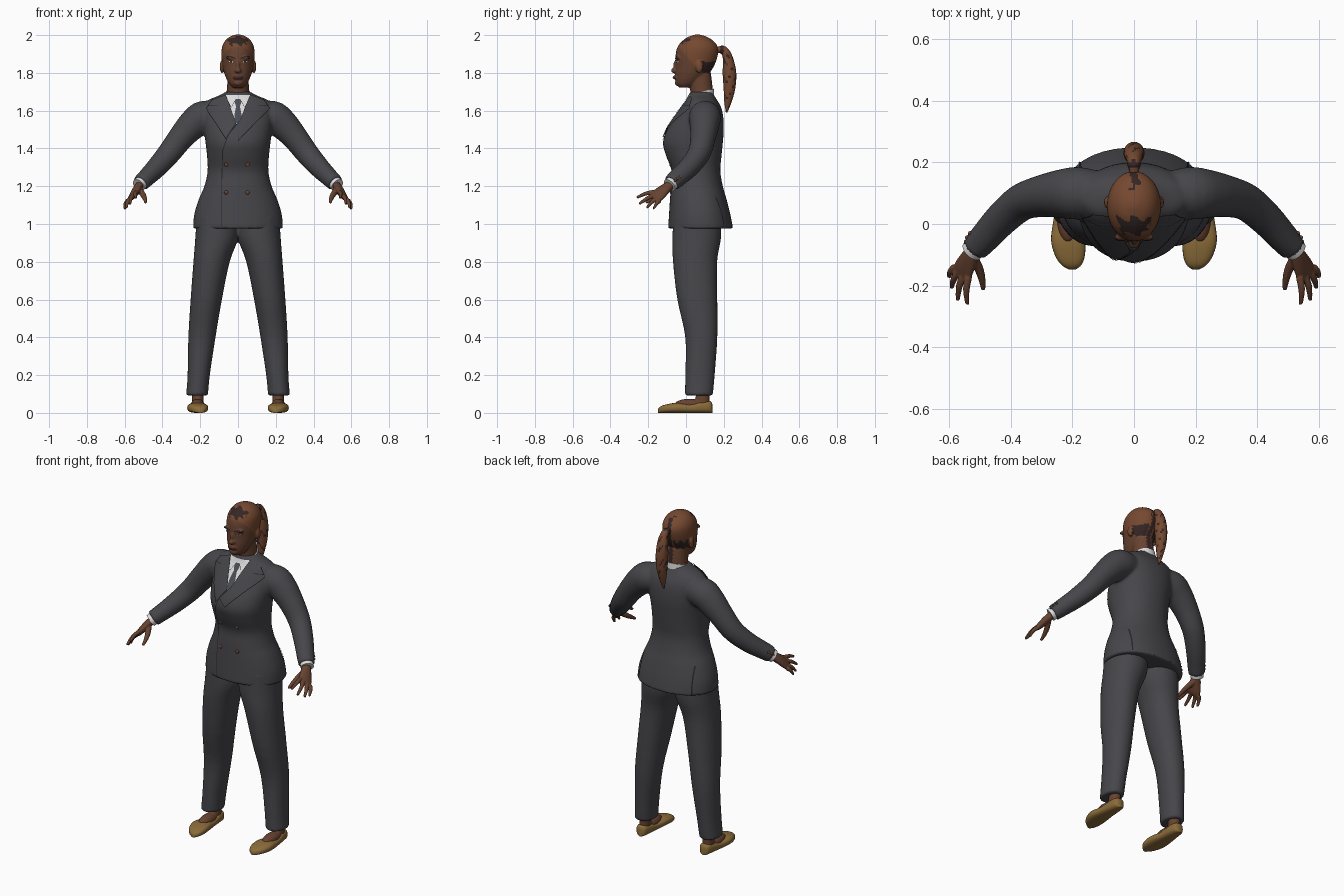
import bpy, bmesh, math
from mathutils import Vector, Matrix
from mathutils.bvhtree import BVHTree

cube = bpy.data.objects.get("Cube")
if cube:
    bpy.data.objects.remove(cube)

X, Y, Z = Vector((1, 0, 0)), Vector((0, 1, 0)), Vector((0, 0, 1))


def material(name, *rgb):
    mat = bpy.data.materials.new(name)
    mat.use_nodes = True
    mat.diffuse_color = (*rgb, 1)
    for node in mat.node_tree.nodes:
        if node.type == 'BSDF_PRINCIPLED':
            node.inputs["Base Color"].default_value = (*rgb, 1)
            node.inputs["Roughness"].default_value = 0.8
    return mat


CLOTH = material("charcoal cloth", .062, .062, .07)
SEAM = material("dark seam", .018, .018, .021)
SKIN = material("brown skin", .135, .055, .03)
HAIR = material("auburn hair", .18, .066, .03)
DARK = material("dark hair", .035, .019, .018)
WHITE = material("white shirt", .72, .72, .73)
TIE = material("grey tie", .07, .075, .09)
SHOE = material("mustard leather", .26, .15, .042)
BUTTON = material("brown button", .13, .06, .035)
LIPS = material("lips", .085, .028, .022)


def spline(keys, steps):
    """Catmull-Rom samples through tuples of any length."""
    out = []
    for i in range(len(keys) - 1):
        quad = [keys[min(max(i + k, 0), len(keys) - 1)] for k in (-1, 0, 1, 2)]
        for s in range(steps):
            t = s / steps
            out.append([.5 * (2 * b + (c - a) * t + (2 * a - 5 * b + 4 * c - d) * t * t
                              + (3 * b - a - 3 * c + d) * t ** 3) for a, b, c, d in zip(*quad)])
    return out + [list(keys[-1])]


def loft(bm, keys, axes=None, n=28, power=1, steps=4):
    """Closed skin over elliptic rings (x, y, z, radius u, radius v)."""
    rings = spline(keys, steps)
    centres = [Vector(r[:3]) for r in rings]
    loops = []
    for i, r in enumerate(rings):
        if axes:
            u, v = axes
        else:
            t = (centres[min(i + 1, len(rings) - 1)] - centres[max(i - 1, 0)]).normalized()
            u = Y.cross(t).normalized()
            v = t.cross(u)
        loop = []
        for k in range(n):
            c, s = math.cos(math.tau * k / n), math.sin(math.tau * k / n)
            c, s = (math.copysign(abs(q) ** power, q) for q in (c, s))
            loop.append(bm.verts.new(centres[i] + u * c * max(r[3], .001) + v * s * max(r[4], .001)))
        loops.append(loop)
    for a, b in zip(loops, loops[1:]):
        for k in range(n):
            bm.faces.new((a[k], a[(k + 1) % n], b[(k + 1) % n], b[k]))
    bm.faces.new(loops[0])
    bm.faces.new(loops[-1])


def ball(bm, centre, radii):
    bmesh.ops.create_uvsphere(bm, u_segments=20, v_segments=12, radius=1,
                              matrix=Matrix.Translation(centre) @ Matrix.Diagonal((*radii, 1)))


def mirror(keys, s):
    return [(s * k[0], *k[1:]) for k in keys]


def bands(keys):
    """Turn (z, half width, front y, back y) into loft rings."""
    return [(0, (f + b) / 2, z, w, (b - f) / 2) for z, w, f, b in keys]


def make(name, bm, mats, voxel=0, rule=None, smooth=3):
    bmesh.ops.recalc_face_normals(bm, faces=bm.faces[:])
    me = bpy.data.meshes.new(name)
    bm.to_mesh(me)
    bm.free()
    ob = bpy.data.objects.new(name, me)
    bpy.context.scene.collection.objects.link(ob)
    if voxel:  # fuse overlapping volumes into one skin
        fuse = ob.modifiers.new("Fuse", 'REMESH')
        fuse.mode, fuse.voxel_size = 'VOXEL', voxel
        relax = ob.modifiers.new("Relax", 'SMOOTH')
        relax.factor, relax.iterations = .5, smooth
        bpy.context.view_layer.update()
        graph = bpy.context.evaluated_depsgraph_get()
        fused = bpy.data.meshes.new_from_object(ob.evaluated_get(graph))
        ob.modifiers.clear()
        ob.data = fused
        bpy.data.meshes.remove(me)
        me = fused
    me.materials.clear()
    for mat in mats:
        me.materials.append(mat)
    for p in me.polygons:
        p.use_smooth = True
        p.material_index = rule(p.center) if rule else 0
    me.set_sharp_from_angle(angle=math.radians(50))
    return ob


def surface(ob):
    bm = bmesh.new()
    bm.from_mesh(ob.data)
    tree = BVHTree.FromBMesh(bm)
    bm.free()
    return tree


def line(pts, k=8):
    pts = [Vector(p) for p in pts]
    return [a.lerp(b, s / k) for a, b in zip(pts, pts[1:]) for s in range(k)] + [pts[-1]]


def plate(name, tree, left, right, mat, lift=.003, side=1, cols=8):
    """Thin patch between two x-z edges, laid on a surface; side 1 = front, -1 = back."""
    bm = bmesh.new()
    grid = []
    for a, b in zip(line(left), line(right)):
        row = []
        for c in range(cols + 1):
            p = a.lerp(b, c / cols)
            start = Vector((p.x, -side, p.y))
            hit, normal, _, _ = tree.ray_cast(start, Y * side)
            if hit is None:
                hit, normal, _, _ = tree.find_nearest(Vector((p.x, 0, p.y)))
            if normal.y * side > 0:
                normal = -normal
            row.append(bm.verts.new(hit + normal * lift))
        grid.append(row)
    for r, q in zip(grid, grid[1:]):
        for c in range(cols):
            bm.faces.new((r[c], r[c + 1], q[c + 1], q[c]))
    return make(name, bm, [mat])


def seam(name, tree, pts, width=.004, side=1, lift=.009, mat=SEAM):
    pts = [Vector(p) for p in pts]
    off = []
    for i in range(len(pts)):
        d = (pts[min(i + 1, len(pts) - 1)] - pts[max(i - 1, 0)]).normalized()
        off.append(Vector((-d.y, d.x)) * width / 2)
    plate(name, tree, [p - o for p, o in zip(pts, off)], [p + o for p, o in zip(pts, off)],
          mat, lift, side, 2)


# Jacket: body and sleeves fused
bm = bmesh.new()
loft(bm, bands([(.975, .238, -.095, .25), (1.05, .232, -.09, .235), (1.13, .208, -.085, .215),
                (1.2, .178, -.08, .195), (1.28, .161, -.076, .182), (1.36, .164, -.105, .188),
                (1.43, .172, -.122, .195), (1.5, .18, -.1, .2), (1.57, .185, -.055, .197),
                (1.62, .182, -.02, .185), (1.655, .16, .004, .165), (1.68, .1, .014, .15),
                (1.7, .066, .02, .14)]), (X, Y), 48, .92)
for s in (1, -1):
    loft(bm, mirror([(.1, .1, 1.57, .07, .07), (.18, .1, 1.567, .086, .085), (.235, .098, 1.53, .081, .079),
                     (.3, .09, 1.46, .069, .068), (.365, .07, 1.375, .062, .06), (.43, .015, 1.3, .055, .055),
                     (.485, -.045, 1.245, .048, .05), (.515, -.077, 1.216, .045, .046)], s))
jacket = make("jacket", bm, [CLOTH], .009)
front = surface(jacket)

# Trousers: two legs fused at the hips
bm = bmesh.new()
for s in (1, -1):
    loft(bm, mirror([(.217, .068, .092, .058, .074), (.208, .074, .2, .059, .078), (.191, .081, .4, .072, .085),
                     (.168, .06, .6, .083, .106), (.14, .048, .8, .096, .117), (.112, .057, .93, .114, .129),
                     (.11, .06, 1.05, .108, .125)], s), (X, Y), 32, .95)
make("trousers", bm, [CLOTH], .009)

# Head with neck, ears and features
bm = bmesh.new()
loft(bm, bands([(1.722, .028, -.036, .03), (1.74, .046, -.051, .06), (1.765, .06, -.056, .09),
                (1.8, .073, -.057, .125), (1.84, .082, -.055, .15), (1.88, .087, -.056, .165),
                (1.92, .087, -.051, .171), (1.95, .08, -.037, .162), (1.975, .064, -.012, .138),
                (1.992, .042, .015, .108), (2.003, .012, .05, .072)]), (X, Y), 36)
loft(bm, [(0, .09, 1.6, .06, .06), (0, .083, 1.7, .058, .06), (0, .07, 1.8, .056, .062)], (X, Y))
ball(bm, (0, -.058, 1.812), (.018, .022, .014))
ball(bm, (0, -.053, 1.836), (.01, .015, .032))
ball(bm, (0, -.054, 1.776), (.027, .016, .012))
ball(bm, (0, -.044, 1.747), (.024, .015, .016))
for s in (1, -1):
    ball(bm, (s * .035, -.042, 1.881), (.03, .012, .01))
    ball(bm, (s * .084, .07, 1.833), (.013, .021, .034))


def head_colour(c):
    wobble = .008 * math.sin(c.x * 130 + c.y * 90) + .004 * math.sin(c.z * 300)
    x = abs(c.x)
    if c.y < -.054 and abs(c.z - 1.776) < .01 and x < .025:
        return 3
    fringe = x < .05 + wobble and -.04 < c.y < .018 + wobble and c.z > 1.95 + wobble
    crown = x < .012 + wobble and c.y > .11
    nape = c.y > .085 + wobble and 1.8 < c.z + wobble < 1.855 and x > .02
    if fringe or crown or nape:
        return 2
    return 1 if c.z > 1.925 - 1.1 * (c.y + .03) and c.z > 1.79 else 0


head = make("head", bm, [SKIN, HAIR, DARK, LIPS], .005, head_colour, 2)
face = surface(head)

# Eyes and brows
for s, tag in ((1, "left"), (-1, "right")):
    corners = [(s * .018, 1.859), (s * .053, 1.861)]
    plate(tag + "_eye", face, [corners[0], (s * .035, 1.867), corners[1]],
          [corners[0], (s * .035, 1.854), corners[1]], WHITE, .002)
    plate(tag + "_iris", face, [(s * .03, 1.866), (s * .03, 1.855)],
          [(s * .041, 1.866), (s * .041, 1.855)], DARK, .003)
    seam(tag + "_lash", face, [corners[0], (s * .035, 1.867), corners[1]], .004, 1, .004, DARK)
    seam(tag + "_brow", face, [(s * .014, 1.876), (s * .04, 1.886), (s * .06, 1.88)], .007, 1, .003, DARK)
seam("mouth_line", face, [(-.024, 1.776), (0, 1.777), (.024, 1.776)], .003, 1, .002, DARK)

# Ponytail
bm = bmesh.new()
loft(bm, [(0, .165, 1.92, .016, .016), (0, .2, 1.922, .02, .02), (0, .222, 1.875, .03, .027),
          (0, .23, 1.8, .034, .036), (0, .23, 1.72, .03, .031), (0, .222, 1.65, .019, .02),
          (0, .215, 1.59, .004, .004)], steps=6)
make("ponytail", bm, [HAIR, DARK], 0,
     lambda c: int(math.sin(c.z * 95 + c.x * 160) * math.sin(c.y * 120 + c.z * 40) > .6))
bm = bmesh.new()
ball(bm, (0, .192, 1.922), (.022, .016, .024))
make("hair_tie", bm, [DARK])

# Shirt collar, shirt front and tie
bm = bmesh.new()
loft(bm, [(0, .082, 1.655, .07, .068), (0, .081, 1.7, .064, .066)], (X, Vector((0, 1, .25))))
make("shirt_collar", bm, [WHITE])
edge = [(.064, 1.682), (.045, 1.62), (.012, 1.528)]
plate("shirt_front", front, mirror(edge, -1), edge, WHITE, .003)
edge = [(.013, 1.658), (.017, 1.64), (.01, 1.618), (.018, 1.58), (.017, 1.53)]
plate("tie", front, mirror(edge, -1), edge, TIE, .006)
for s, tag in ((1, "left"), (-1, "right")):
    seam(tag + "_collar_edge", front, [(s * .012, 1.655), (s * .036, 1.615), (s * .058, 1.66)], .003, 1, .005)

# Lapels, overlap edge and vents
lapels = {"left": ([(.064, 1.68), (.012, 1.545), (-.045, 1.475)], [(.13, 1.655), (.165, 1.61), (0, 1.44)]),
          "right": ([(-.064, 1.68), (-.012, 1.53), (-.06, 1.455)], [(-.13, 1.655), (-.165, 1.61), (-.062, 1.45)])}
for tag, (inner, outer) in lapels.items():
    plate(tag + "_lapel", front, inner, outer, CLOTH, .007)
    seam(tag + "_lapel_inner_edge", front, inner, .003)
    seam(tag + "_lapel_outer_edge", front, outer, .003)
    s = 1 if tag == "left" else -1
    seam(tag + "_lapel_notch", front, [(s * .155, 1.622), (s * .105, 1.625)], .003)
    seam(tag + "_vent", front, [(s * .168, 1.14), (s * .172, 1.06), (s * .176, .985)], .006, -1, .004)
seam("overlap_edge", front, [(-.012, 1.53), (-.055, 1.46), (-.08, 1.39), (-.085, 1.2), (-.085, .985)],
     .004, 1, .004)

# Front and sleeve buttons
bm = bmesh.new()
for x in (-.062, .05):
    for z in (1.315, 1.167):
        hit = front.ray_cast(Vector((x, -1, z)), Y)[0]
        ball(bm, hit, (.011, .006, .011))
for s in (1, -1):
    for k in range(3):
        hit = front.ray_cast(Vector((s, -.03 - .014 * k, 1.25 - .01 * k)), -X * s)[0]
        if hit:
            ball(bm, hit, (.006, .007, .007))
make("buttons", bm, [BUTTON])

# Hands, cuffs, feet and shoes
for s, tag in ((1, "left"), (-1, "right")):
    across = Vector((s * .62, .47, -.62))
    along = Vector((s * .37, -.74, -.56))
    bm = bmesh.new()
    loft(bm, mirror([(.508, -.065, 1.22, .028, .024), (.52, -.085, 1.205, .027, .022),
                     (.536, -.112, 1.183, .034, .021), (.552, -.145, 1.155, .042, .018),
                     (.56, -.165, 1.142, .038, .012)], s), (across, along.cross(across).normalized()))
    knuckle = Vector((s * .558, -.153, 1.148))
    tips = [(.541, -.26, 1.14), (.572, -.247, 1.107), (.592, -.208, 1.086), (.6, -.173, 1.08)]
    for k, tip in enumerate(mirror(tips, s)):
        base = knuckle + across * (.023 * k - .034)
        mid = base.lerp(Vector(tip), .5) + Vector((s * .005, 0, .006))
        loft(bm, [(*base, .013, .013), (*mid, .011, .011), (*tip, .007, .007)],
             (across, along.cross(across).normalized()), 14)
    loft(bm, mirror([(.527, -.1, 1.19, .017, .017), (.503, -.145, 1.155, .015, .015),
                     (.492, -.185, 1.13, .011, .011), (.489, -.213, 1.113, .007, .007)], s), n=14)
    make(tag + "_hand", bm, [SKIN], .004, None, 2)

    bm = bmesh.new()
    loft(bm, mirror([(.5, -.06, 1.23, .036, .037), (.526, -.088, 1.205, .036, .037)], s))
    make(tag + "_shirt_cuff", bm, [WHITE])

    bm = bmesh.new()
    loft(bm, mirror([(.212, .085, .16, .034, .037), (.212, .088, .1, .031, .036), (.213, .085, .03, .03, .04)], s),
         (X, Y))
    ball(bm, (s * .214, .02, .043), (.036, .082, .032))
    make(tag + "_foot", bm, [SKIN], .005)

    bm = bmesh.new()
    shoe = [(.14, .212, .012, .045), (.128, .212, .03, .062), (.08, .213, .039, .06), (.02, .215, .045, .048),
            (-.05, .214, .055, .053), (-.1, .208, .049, .046), (-.132, .203, .033, .036), (-.147, .2, .012, .022)]
    loft(bm, mirror([(x, y, h / 2, w, h / 2) for y, x, w, h in shoe], s), (X, Z), 28, .75)
    make(tag + "_shoe", bm, [SHOE])
